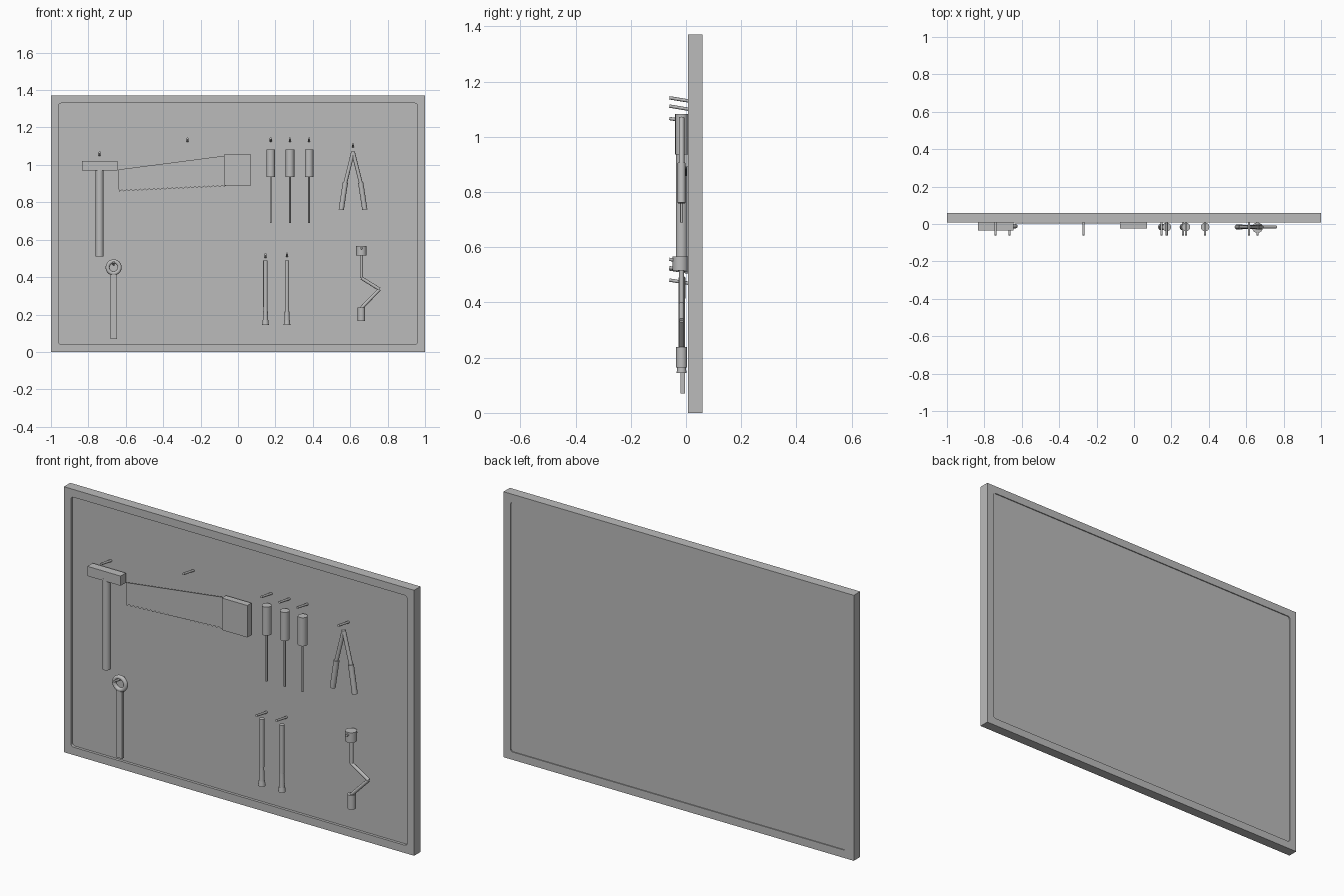
import bpy, bmesh
from mathutils import Vector

cube = bpy.data.objects.get("Cube")
if cube:
    bpy.data.objects.remove(cube, do_unlink=True)

grey = bpy.data.materials.new("plain grey")
grey.use_nodes = True
grey.diffuse_color = (0.5, 0.5, 0.5, 1)
grey.node_tree.nodes["Principled BSDF"].inputs["Base Color"].default_value = (0.5, 0.5, 0.5, 1)
TOOL_Y = -0.016


def finish(name, bm, smooth=False):
    bmesh.ops.recalc_face_normals(bm, faces=bm.faces[:])
    mesh = bpy.data.meshes.new(name)
    bm.to_mesh(mesh)
    bm.free()
    mesh.materials.append(grey)
    obj = bpy.data.objects.new(name, mesh)
    bpy.context.collection.objects.link(obj)
    if smooth:
        bpy.ops.object.select_all(action='DESELECT')
        obj.select_set(True)
        bpy.context.view_layer.objects.active = obj
        bpy.ops.object.shade_smooth_by_angle(angle=0.6)
    return obj


def box_mesh(lo, hi):
    bm = bmesh.new()
    bmesh.ops.create_cube(bm, size=1)
    for v in bm.verts:
        v.co = [a + (b - a) * (c + 0.5) for a, b, c in zip(lo, hi, v.co)]
    return bm


def box(name, lo, hi):
    return finish(name, box_mesh(lo, hi))


def rod(name, a, b, r1, r2=None, sides=16):
    """Cylinder or cone from a to b."""
    a, b = Vector(a), Vector(b)
    bm = bmesh.new()
    bmesh.ops.create_cone(bm, cap_ends=True, segments=sides, radius1=r1,
                          radius2=r1 if r2 is None else r2, depth=(b - a).length)
    turn = Vector((0, 0, 1)).rotation_difference(b - a)
    for v in bm.verts:
        v.co = turn @ v.co + (a + b) / 2
    return finish(name, bm, True)


def upright(name, x, z1, z2, r1, r2=None, y=TOOL_Y, sides=16):
    return rod(name, (x, y, z1), (x, y, z2), r1, r2, sides)


def plate(name, points, y1, y2):
    """Outline in x and z, extruded along y."""
    bm = bmesh.new()
    face = bm.faces.new([bm.verts.new((x, y1, z)) for x, z in points])
    ext = bmesh.ops.extrude_face_region(bm, geom=[face])["geom"]
    for v in ext:
        if isinstance(v, bmesh.types.BMVert):
            v.co.y = y2
    return finish(name, bm)


# Framed board, recessed on both sides with rounded inner corners
bm = box_mesh((-1, 0.008, 0), (1, 0.06, 1.37))
for side, depth in ((-1, 0.014), (1, 0.005)):
    bm.normal_update()
    face = max(bm.faces, key=lambda f: f.normal.y * side * f.calc_area())
    bmesh.ops.inset_region(bm, faces=[face], thickness=0.057)
    ring = bmesh.ops.extrude_face_region(bm, geom=[face])["geom"]
    new = [v for v in ring if isinstance(v, bmesh.types.BMVert)]
    bmesh.ops.delete(bm, geom=[face], context='FACES_ONLY')  if face.is_valid else None
    for v in new:
        v.co.y -= side * depth
    walls = [e for v in new for e in v.link_edges
             if abs(e.verts[0].co.y - e.verts[1].co.y) > 0.001]
    bmesh.ops.bevel(bm, geom=walls, offset=0.014, segments=4, profile=0.5, affect='EDGES')
finish("framed_board", bm)

# Hanging pegs, sloping up towards the front
pegs = [(-0.74, 1.06), (-0.27, 1.135), (0.175, 1.135), (0.278, 1.135), (0.38, 1.135),
        (0.615, 1.105), (0.147, 0.515), (0.262, 0.52), (-0.665, 0.475), (0.66, 0.55)]
for x, z in pegs:
    rod("peg", (x, -0.06, z + 0.006), (x, 0.025, z - 0.008), 0.006, sides=12)

# Hammer
box("hammer_head", (-0.835, -0.036, 0.97), (-0.645, 0.007, 1.02))
upright("hammer_handle", -0.74, 0.51, 0.98, 0.021)

# Hand saw, with a toothed lower edge
TEETH = 24
outline = [(-0.04, 1.053), (-0.64, 0.975), (-0.638, 0.87)]
for i in range(TEETH):
    t = i / TEETH
    x, z = -0.635 + 0.585 * t, 0.857 + 0.027 * t
    outline += [(x, z), (x + 0.016, z + 0.009)]
outline += [(-0.04, 0.89)]
plate("saw_blade", outline, -0.001, 0.003)
box("saw_handle", (-0.075, -0.024, 0.89), (0.07, 0.01, 1.055))

# Screwdrivers
for x in (0.175, 0.278, 0.38):
    upright("screwdriver_handle", x, 0.935, 1.082, 0.023)
    upright("screwdriver_shaft", x, 0.69, 0.94, 0.005, sides=12)

# Pliers
for side in (-1, 1):
    knee = (0.615 + side * 0.041, TOOL_Y, 0.905)
    rod("pliers_arm", (0.615, TOOL_Y, 1.07), knee, 0.010)
    rod("pliers_grip", knee, (0.615 + side * 0.063, TOOL_Y, 0.76), 0.014)

# Ring spanner
bm = bmesh.new()
bmesh.ops.create_circle(bm, segments=12, radius=0.011)
for v in bm.verts:
    v.co = (v.co.x + 0.032, v.co.y - 0.012, 0)
bmesh.ops.spin(bm, geom=bm.verts[:] + bm.edges[:], cent=(0, 0, 0), axis=(0, 1, 0),
               angle=6.283185, steps=28, use_merge=True)
bmesh.ops.remove_doubles(bm, verts=bm.verts[:], dist=0.0001)
for v in bm.verts:
    v.co += Vector((-0.665, 0, 0.452))
finish("spanner_ring", bm, True)
box("spanner_handle", (-0.682, -0.02, 0.07), (-0.648, -0.004, 0.415))

# Chisels
for x in (0.147, 0.262):
    upright("chisel_handle", x, 0.24, 0.49, 0.012)
    upright("chisel_neck", x, 0.17, 0.24, 0.014, 0.011)
    upright("chisel_tip", x, 0.145, 0.17, 0.018, 0.015)

# Hand brace with a cranked rod
upright("brace_head", 0.66, 0.515, 0.567, 0.028, y=-0.02)
crank = [(0.66, 0.52), (0.66, 0.395), (0.757, 0.335), (0.66, 0.235)]
for (x1, z1), (x2, z2) in zip(crank, crank[1:]):
    rod("brace_crank", (x1, TOOL_Y, z1), (x2, TOOL_Y, z2), 0.009)
upright("brace_chuck", 0.66, 0.165, 0.238, 0.02)
